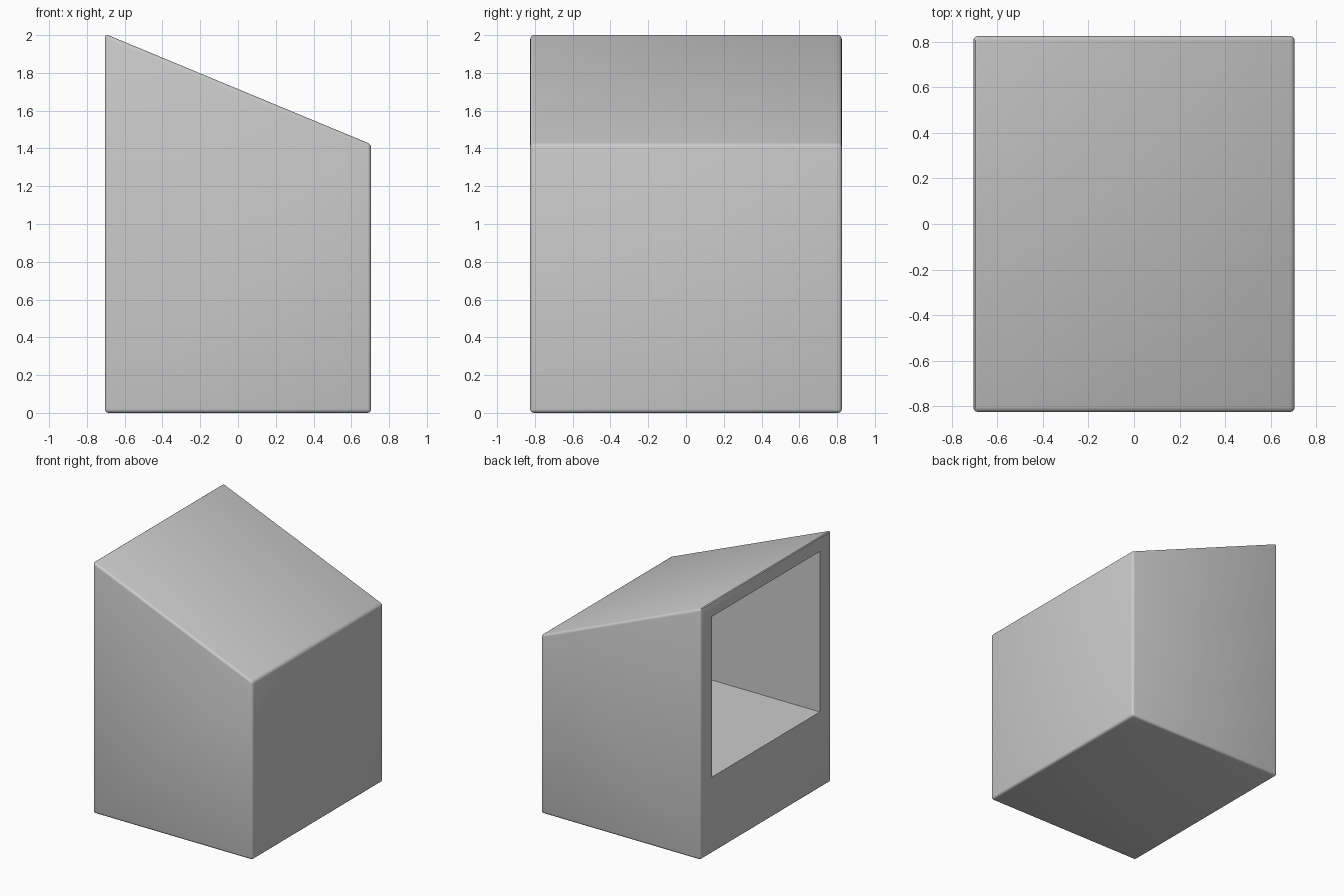
import bpy, bmesh, math

if "Cube" in bpy.data.objects:
    bpy.data.objects.remove(bpy.data.objects["Cube"])

HALF_X, HALF_Y = 0.705, 0.825
SLOPE = -0.415          # fall of the roof per unit of x


def prism(name, profile, half_y):
    """Extrude an x/z profile symmetrically along y."""
    bm = bmesh.new()
    face = bm.faces.new([bm.verts.new((x, -half_y, z)) for x, z in profile])
    out = bmesh.ops.extrude_face_region(bm, geom=[face])
    verts = [v for v in out["geom"] if isinstance(v, bmesh.types.BMVert)]
    bmesh.ops.translate(bm, verts=verts, vec=(0, 2 * half_y, 0))
    bmesh.ops.recalc_face_normals(bm, faces=bm.faces[:])
    mesh = bpy.data.meshes.new(name)
    bm.to_mesh(mesh)
    bm.free()
    obj = bpy.data.objects.new(name, mesh)
    bpy.context.collection.objects.link(obj)
    return obj


def sloped_profile(x0, x1, z0, z_ref):
    """Box profile whose top follows the roof; z_ref is its height at x = -HALF_X."""
    top = lambda x: z_ref + SLOPE * (x + HALF_X)
    return [(x0, z0), (x1, z0), (x1, top(x1)), (x0, top(x0))]


# Outer housing with softly rounded edges
housing = prism("housing", sloped_profile(-HALF_X, HALF_X, 0, 2.007), HALF_Y)
bevel = housing.modifiers.new("rounded_edges", "BEVEL")
bevel.width = 0.02
bevel.segments = 3

# Compartment open on the tall left side, ceiling parallel to the roof
cutter = prism("compartment_cutter", sloped_profile(-0.8, 0.57, 0.61, 1.89), 0.68)
cutter.hide_render = True
cutter.hide_set(True)
cut = housing.modifiers.new("compartment", "BOOLEAN")
cut.operation = "DIFFERENCE"
cut.solver = "EXACT"
cut.object = cutter

# Apply the modifiers, drop the helper and smooth the rounded edges
bpy.context.view_layer.objects.active = housing
housing.select_set(True)
for name in ("rounded_edges", "compartment"):
    bpy.ops.object.modifier_apply(modifier=name)
bpy.data.objects.remove(cutter)
bpy.ops.object.shade_smooth_by_angle(angle=math.radians(35))
